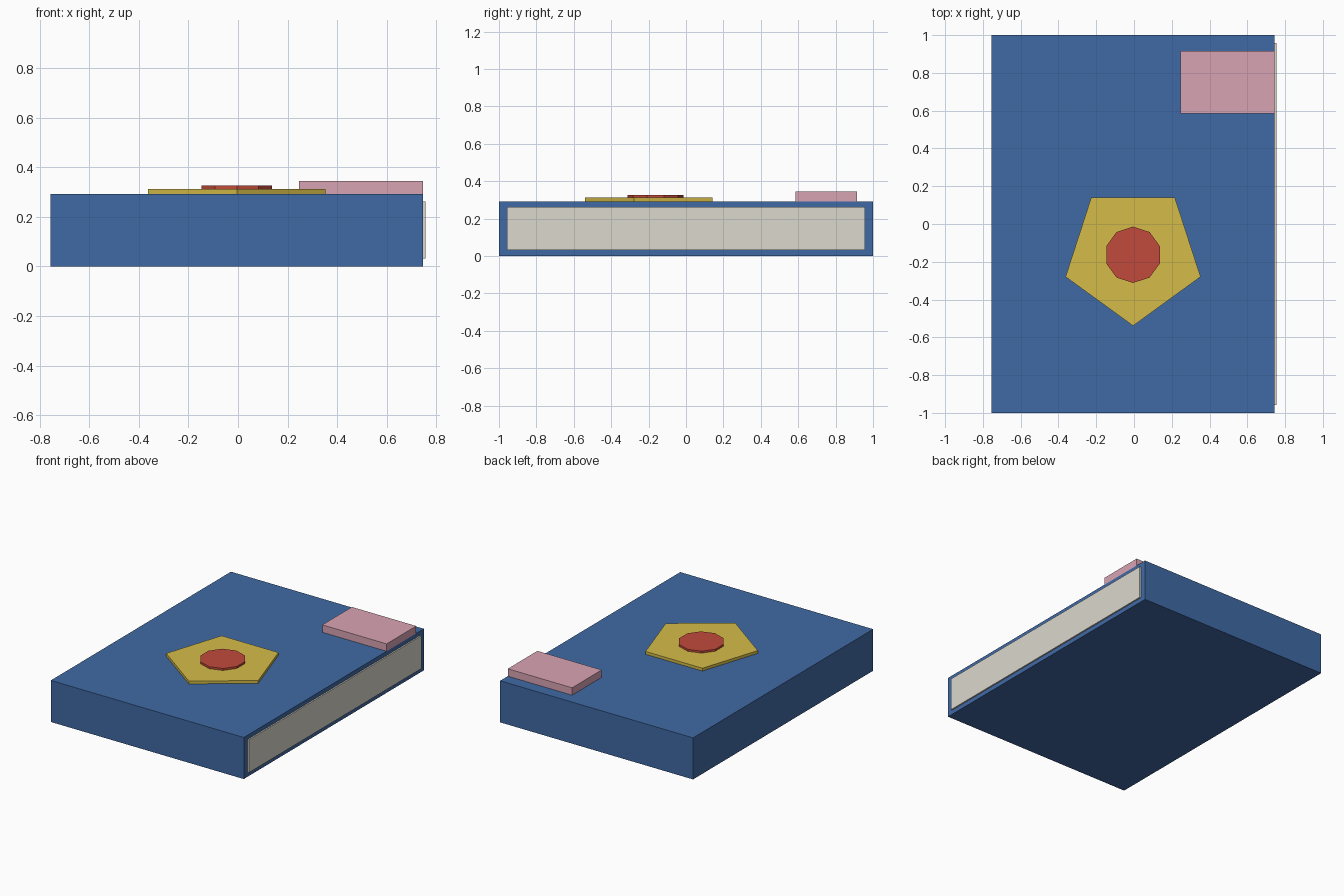
import bpy, math

if "Cube" in bpy.data.objects:
    bpy.data.objects.remove(bpy.data.objects["Cube"])

def colour(name, r, g, b):
    m = bpy.data.materials.new(name)
    m.diffuse_color = [(c / 255) ** 2.2 for c in (r, g, b)] + [1]
    m.use_nodes = True
    m.node_tree.nodes["Principled BSDF"].inputs["Base Color"].default_value = m.diffuse_color
    return m

def finish(name, mat):
    ob = bpy.context.object
    ob.name = ob.data.name = name
    ob.data.materials.append(mat)
    bpy.ops.object.transform_apply(location=False, rotation=True, scale=True)

def box(name, lo, hi, mat):
    mid = [(a + b) / 2 for a, b in zip(lo, hi)]
    bpy.ops.mesh.primitive_cube_add(size=1, location=mid)
    bpy.context.object.scale = [b - a for a, b in zip(lo, hi)]
    finish(name, mat)

def plate(name, sides, radius, y, z0, z1, mat):
    # flat polygon plate with one corner pointing to -y
    bpy.ops.mesh.primitive_cylinder_add(vertices=sides, radius=radius, depth=z1 - z0,
                                        location=(-0.005, y, (z0 + z1) / 2),
                                        rotation=(0, 0, math.pi))
    finish(name, mat)

# closed book cover
box("cover", (-0.755, -1, 0), (0.745, 1, 0.292), colour("cover_blue", 66, 105, 163))

# page block, showing slightly proud of the open edge
box("pages", (-0.655, -0.957, 0.031), (0.755, 0.957, 0.262), colour("paper", 218, 215, 204))

# pentagon emblem and its round centre
plate("emblem", 5, 0.376, -0.163, 0.292, 0.312, colour("gold", 212, 187, 74))
plate("emblem_centre", 10, 0.149, -0.163, 0.312, 0.326, colour("red", 192, 75, 61))

# bookmark tab on the back corner
box("bookmark", (0.245, 0.586, 0.292), (0.745, 0.915, 0.344), colour("pink", 215, 162, 178))
